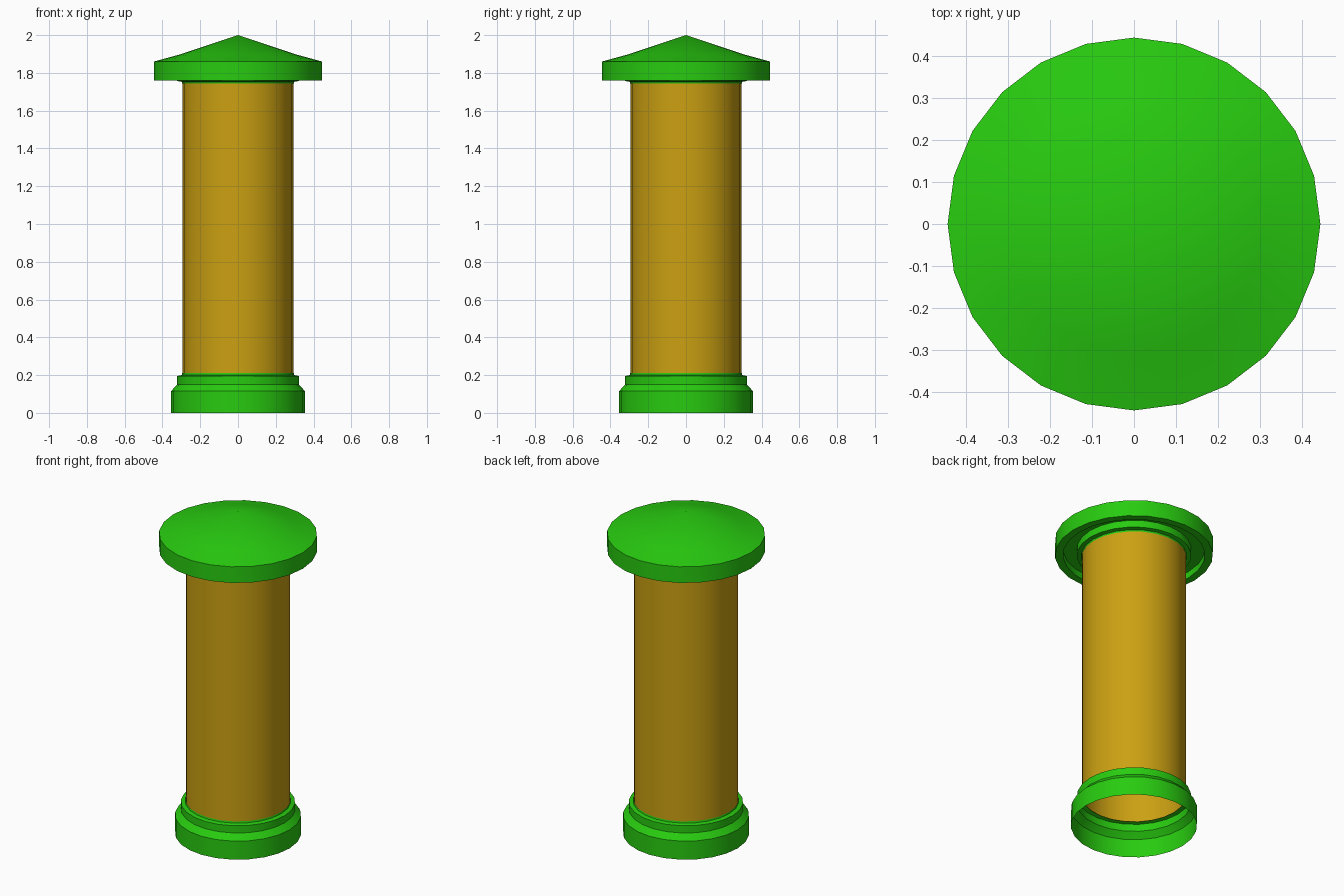
import bpy, bmesh, math

cube = bpy.data.objects.get("Cube")
if cube:
    bpy.data.objects.remove(cube, do_unlink=True)

SIDES = 24


def make_material(name, rgb):
    mat = bpy.data.materials.new(name)
    mat.use_nodes = True
    colour = (*rgb, 1)
    mat.diffuse_color = colour
    mat.node_tree.nodes["Principled BSDF"].inputs["Base Color"].default_value = colour
    return mat


def lathe(name, profile, mat):
    """Spin a (radius, height) profile, listed so that faces point outward."""
    bm = bmesh.new()
    rings = []
    for r, z in profile:
        if r == 0:
            rings.append([bm.verts.new((0, 0, z))] * SIDES)
        else:
            angles = [math.tau * i / SIDES for i in range(SIDES)]
            rings.append([bm.verts.new((r * math.cos(a), r * math.sin(a), z)) for a in angles])
    for low, high in zip(rings, rings[1:]):
        for i in range(SIDES):
            j = (i + 1) % SIDES
            corners = dict.fromkeys((low[i], low[j], high[j], high[i]))
            bm.faces.new(list(corners))
    mesh = bpy.data.meshes.new(name)
    bm.to_mesh(mesh)
    bm.free()
    mesh.materials.append(mat)
    obj = bpy.data.objects.new(name, mesh)
    bpy.context.collection.objects.link(obj)
    bpy.ops.object.select_all(action='DESELECT')
    obj.select_set(True)
    bpy.context.view_layer.objects.active = obj
    bpy.ops.object.shade_smooth_by_angle(angle=math.radians(30))
    return obj


green = make_material("bright green", (0.021, 0.6, 0.005))
gold = make_material("golden yellow", (0.6, 0.355, 0.006))

# Hollow stepped foot, open underneath
lathe("base", [(0.355, 0), (0.355, 0.115), (0.322, 0.15), (0.322, 0.195),
               (0.298, 0.2), (0.296, 0.21)], green)

# Open tube
lathe("column", [(0.293, 0.195), (0.293, 1.76)], gold)

# Collar that joins the column to the cap
lathe("collar", [(0.296, 1.743), (0.298, 1.753), (0.322, 1.757), (0.322, 1.81)], green)

# Wide cap with a recessed underside and a shallow conical roof
lathe("cap", [(0.31, 1.8), (0.4, 1.8), (0.4, 1.76), (0.445, 1.76),
              (0.445, 1.86), (0.31, 1.897), (0, 2)], green)
